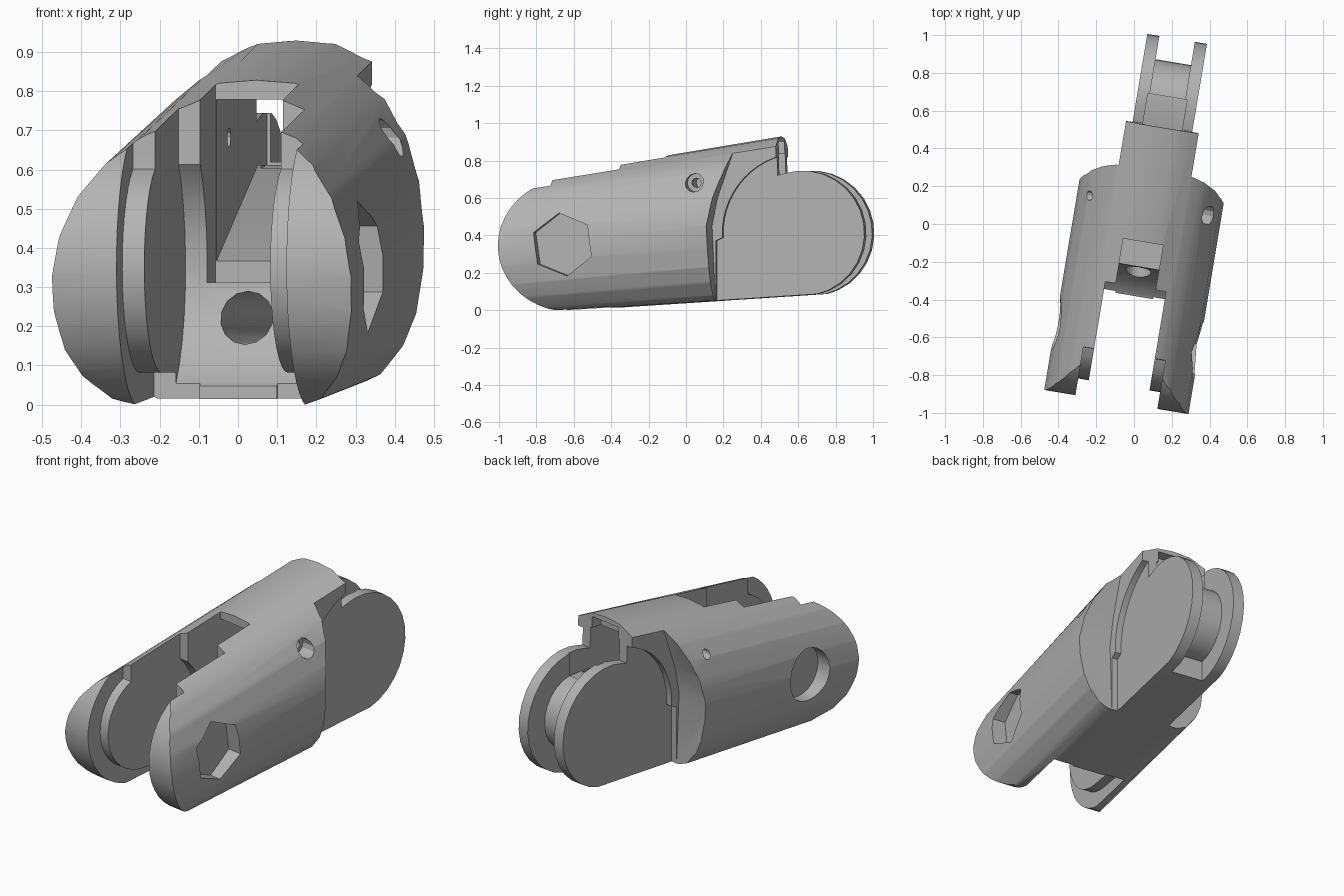
import bpy, bmesh, math
from mathutils import Matrix

cube = bpy.data.objects.get("Cube")
if cube:
    bpy.data.objects.remove(cube, do_unlink=True)

grey = bpy.data.materials.new("plain grey")
grey.use_nodes = True
colour = (0.45, 0.45, 0.45, 1)
grey.diffuse_color = colour
grey.node_tree.nodes["Principled BSDF"].inputs["Base Color"].default_value = colour

FRONT = (-0.58, 0.35)    # front fork pivot (along, up)
REAR = (0.675, 0.41)     # rear knuckle pivot


def make_object(name, bm):
    bmesh.ops.recalc_face_normals(bm, faces=bm.faces)
    mesh = bpy.data.meshes.new(name)
    bm.to_mesh(mesh)
    bm.free()
    ob = bpy.data.objects.new(name, mesh)
    mesh.materials.append(grey)
    bpy.context.collection.objects.link(ob)
    return ob


def arc(centre, r, a0, a1, n=16):
    """Points of an arc in the side plane, angles in degrees."""
    angles = [math.radians(a0 + (a1 - a0) * i / n) for i in range(n + 1)]
    return [(centre[0] + r * math.cos(a), centre[1] + r * math.sin(a)) for a in angles]


def ring(centre, r, n, start=0):
    return arc(centre, r, start, start + 360, n)[:-1]


def prism(name, u0, u1, outline):
    """Side-plane outline extruded across the width."""
    bm = bmesh.new()
    a, b = [[bm.verts.new((u, y, z)) for y, z in outline] for u in (u0, u1)]
    bm.faces.new(a)
    bm.faces.new(b[::-1])
    n = len(a)
    for i in range(n):
        bm.faces.new((a[i], b[i], b[(i + 1) % n], a[(i + 1) % n]))
    return make_object(name, bm)


def box(y0, y1, z0, z1):
    return [(y0, z0), (y1, z0), (y1, z1), (y0, z1)]


def boolean(ob, tool, operation="DIFFERENCE"):
    mod = ob.modifiers.new("cut", "BOOLEAN")
    mod.operation, mod.object, mod.solver = operation, tool, "EXACT"
    bpy.context.view_layer.objects.active = ob
    bpy.ops.object.modifier_apply(modifier=mod.name)
    bpy.data.objects.remove(tool, do_unlink=True)


def cut(u0, u1, outline):
    boolean(body, prism("cutter", u0, u1, outline))


# Tapered rounded shell: half section as (half width, height fraction)
half = [(0, 1), (.1, .99), (.2, .935), (.27, .87), (.33, .765), (.37, .63), (.387, .49),
        (.385, .365), (.365, .22), (.33, .12), (.27, .03), (.21, 0)]
section = half + [(-u, t) for u, t in reversed(half[1:])]
bm = bmesh.new()
ends = []
for y in (-1.05, 1.1):
    low, high = .037 + .064 * y, .84 + .165 * y
    ends.append([bm.verts.new((u, y, low + t * (high - low))) for u, t in section])
a, b = ends
bm.faces.new(a)
bm.faces.new(b[::-1])
for i in range(len(a)):
    j = (i + 1) % len(a)
    bm.faces.new((a[i], b[i], b[j], a[j]))
body = make_object("finger_segment", bm)

# Side silhouette: round fork tip, bridge end and rear knuckle
outline = arc(FRONT, .36, 270, 95, 20) + [(-.61, 1.3), (.52, 1.3), (.54, .72)]
outline += arc(REAR, .335, 108, -90, 16) + [(.6, -.1), (-.5, -.1)]
boolean(body, prism("silhouette", -.7, .7, outline), "INTERSECT")

# Both sides: rear clearance, knuckle recess, and fork recess round the pads
flank = [(.22, -.2), (.19, .45), (.22, .6), (.3, .83), (.31, 1.4), (1.3, 1.4), (1.3, -.2)]
recess = arc(REAR, .43, 90, 183, 14) + [(.21, .37), (.21, -.3), (1.4, -.3), (1.4, .84)]
pad_gap = [(-.68, 1.3), (-1.2, 1.3), (-1.2, -.3), (-.36, -.3), (-.36, .08)]
pad_gap += arc(FRONT, .27, 270, 112, 16) + [(-.68, .62)]
for s in (-1, 1):
    cut(s * .195, s * .7, flank)
    cut(s * .16, s * .71, recess)
    cut(s * .1, s * .22, pad_gap)

# Fork slot with a hollow round back wall
cut(-.163, .163, box(-1.3, FRONT[0], -.3, 1.3))
cut(-.163, .163, ring(FRONT, .37, 32, 3))
cut(-.163, .163, box(-.7, -.32, .39, 1.35))
cut(-.163, .163, box(-.7, -.37, -.3, .2))

# Top opening and sloping cord channel under the bridge
cut(-.107, .107, box(-.5, -.08, .31, 1.4))
cut(-.105, .105, [(-.4, .32), (-.21, .315), (.56, .61), (.7, .61), (.7, .845), (.5, .835), (-.2, .765)])

# Pulley groove between the rear discs
groove = [(.47, .9), (.47, .6)] + arc(REAR, .21, 112, -90, 14) + [(.68, -.1), (1.3, -.1), (1.3, .9)]
cut(-.095, .095, groove)

# Pivot pockets: hexagon on the left, round on the right
cut(.30, .7, ring((-.59, .35), .17, 6, 38))
cut(-.7, -.30, ring((-.58, .35), .145, 24))

# Cross pin hole with counterbore
cut(-.7, .7, ring((.115, .68), .025, 12))
cut(.25, .72, ring((.115, .68), .05, 12))

# Lower cord hole along the length
bm = bmesh.new()
bmesh.ops.create_cone(bm, cap_ends=True, segments=14, radius1=.068, radius2=.068, depth=1.05,
                      matrix=Matrix.Translation((0, .03, .22)) @ Matrix.Rotation(math.pi / 2, 4, "X"))
boolean(body, make_object("cord_cutter", bm))

# Turn into place and rest on the ground
body.data.transform(Matrix.Rotation(math.radians(-9.5), 4, "Z") @ Matrix.Translation((.057, 0, 0)))
co = [v.co for v in body.data.vertices]
mid = [(min(c[k] for c in co) + max(c[k] for c in co)) / 2 for k in (0, 1)]
body.data.transform(Matrix.Translation((-mid[0], -mid[1], -min(c.z for c in co))))
bpy.ops.object.select_all(action="DESELECT")
body.select_set(True)
bpy.context.view_layer.objects.active = body
bpy.ops.object.shade_smooth_by_angle(angle=math.radians(28))
